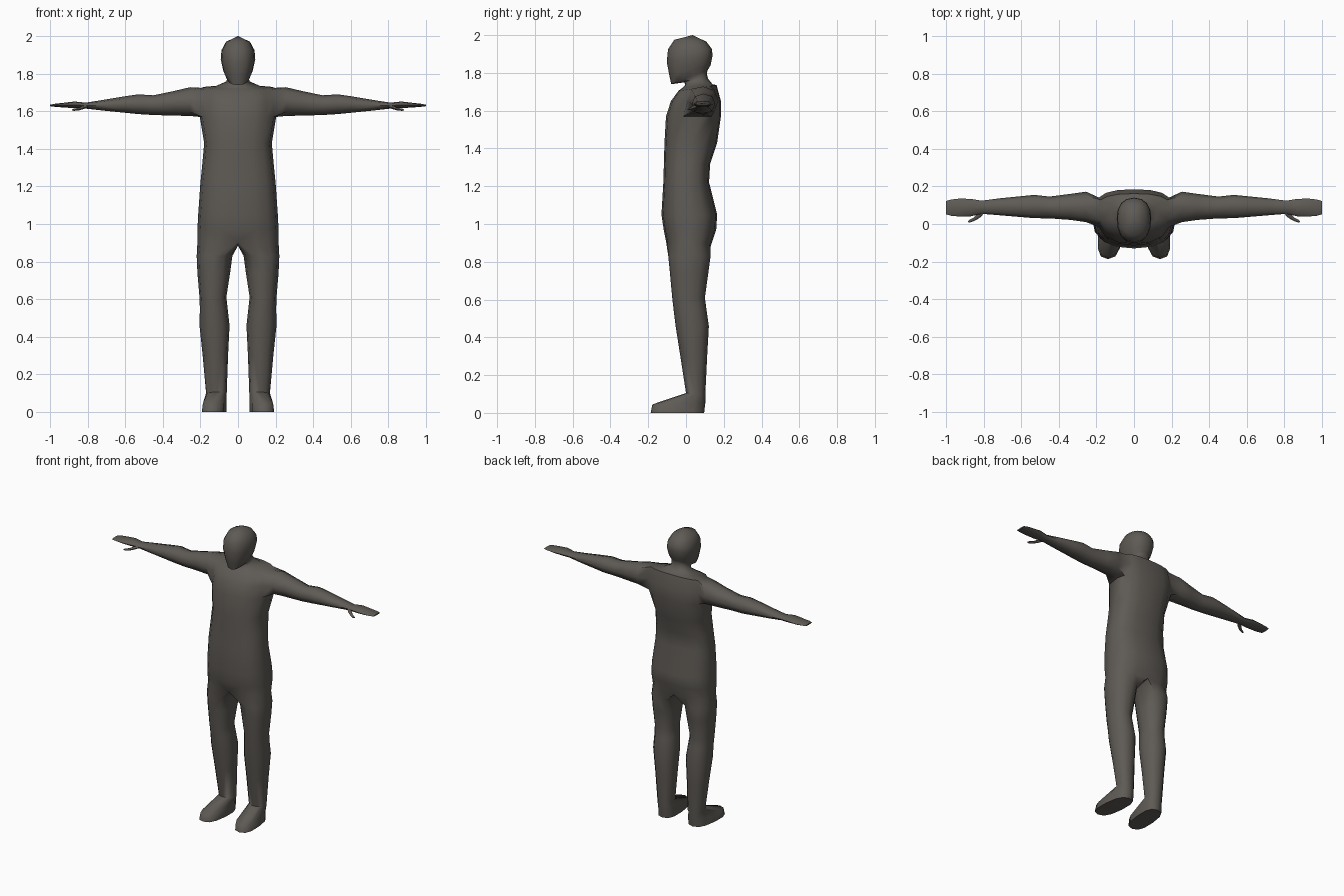
import bpy, bmesh, math
from mathutils import Vector

skin = bpy.data.materials.new("dark warm grey")
skin.diffuse_color = (0.112, 0.102, 0.09, 1)


def power(v, p):
    return math.copysign(abs(v) ** p, v)


def bridge(bm, a, b, closed=True, skip=()):
    """Quads between two rows of vertices."""
    n = len(a)
    for i in range(n if closed else n - 1):
        if i not in skip:
            j = (i + 1) % n
            bm.faces.new((a[i], a[j], b[j], b[i]))


def half_ring(bm, zf, zb, w, yf, yc, yb, p):
    """Half outline from front centre, round the side, to back centre."""
    row = []
    for k in range(9):
        t = math.pi * k / 8
        x = 0 if k in (0, 8) else w * math.sin(t) ** 0.85
        c = power(math.cos(t), p)
        y = yc - c * ((yc - yf) if c > 0 else (yb - yc))
        z = zf + (zb - zf) * (y - yf) / (yb - yf)
        row.append(bm.verts.new((x, y, z)))
    return row


def finish(bm, name):
    """Mirror the half mesh and make a smooth shaded object."""
    bmesh.ops.mirror(bm, geom=bm.verts[:] + bm.edges[:] + bm.faces[:],
                     axis='X', merge_dist=0.0005)
    bmesh.ops.remove_doubles(bm, verts=bm.verts[:], dist=0.0005)
    bmesh.ops.recalc_face_normals(bm, faces=bm.faces[:])
    mesh = bpy.data.meshes.new(name)
    bm.to_mesh(mesh)
    bm.free()
    mesh.materials.append(skin)
    ob = bpy.data.objects.new(name, mesh)
    bpy.context.collection.objects.link(ob)
    bpy.ops.object.select_all(action='DESELECT')
    ob.select_set(True)
    bpy.context.view_layer.objects.active = ob
    bpy.ops.object.shade_smooth_by_angle(angle=math.radians(62))


bm = bmesh.new()

# Torso, neck and head: z front, z back, half width, y front, y middle, y back, squareness
trunk = [
    (0.905, 0.895, 0.216, -0.105, 0.02, 0.135, 0.8),
    (0.97, 0.97, 0.216, -0.118, 0.02, 0.160, 0.75),
    (1.05, 1.05, 0.212, -0.130, 0.02, 0.165, 0.75),
    (1.22, 1.22, 0.200, -0.120, 0.01, 0.122, 0.75),
    (1.32, 1.32, 0.190, -0.117, 0.02, 0.128, 0.75),
    (1.43, 1.43, 0.180, -0.114, 0.03, 0.165, 0.75),
    (1.57, 1.57, 0.203, -0.106, 0.08, 0.185, 0.7),
    (1.65, 1.65, 0.200, -0.080, 0.09, 0.185, 0.65),
    (1.705, 1.735, 0.190, -0.040, 0.09, 0.162, 0.65),
    (1.72, 1.74, 0.125, -0.020, 0.07, 0.140, 0.8),
    (1.735, 1.77, 0.064, -0.004, 0.05, 0.116, 0.9),
    (1.75, 1.80, 0.058, -0.008, 0.05, 0.110, 0.9),
    (1.74, 1.815, 0.062, -0.078, 0.04, 0.115, 0.95),
    (1.785, 1.84, 0.078, -0.088, 0.03, 0.130, 0.9),
    (1.86, 1.89, 0.092, -0.102, 0.03, 0.140, 0.9),
    (1.925, 1.925, 0.088, -0.095, 0.03, 0.138, 0.9),
    (1.975, 1.965, 0.064, -0.062, 0.03, 0.108, 0.9),
]
rows = [half_ring(bm, *s) for s in trunk]
for i in range(len(rows) - 1):
    # leave an opening at the shoulder for the arm
    bridge(bm, rows[i], rows[i + 1], False, (3, 4) if i in (6, 7) else ())
crown = bm.verts.new((0, 0.035, 2.0))
for a, b in zip(rows[-1], rows[-1][1:]):
    bm.faces.new((a, b, crown))

# Leg and foot: z front, z back, x inner, x outer, y front, y back
leg = [
    (0.83, 0.83, 0.030, 0.220, -0.094, 0.130),
    (0.74, 0.74, 0.042, 0.216, -0.085, 0.118),
    (0.61, 0.61, 0.062, 0.205, -0.073, 0.100),
    (0.55, 0.55, 0.055, 0.203, -0.066, 0.108),
    (0.46, 0.46, 0.045, 0.205, -0.055, 0.121),
    (0.30, 0.30, 0.053, 0.188, -0.030, 0.112),
    (0.105, 0.095, 0.060, 0.170, 0.000, 0.102),
    (0.045, 0.050, 0.062, 0.186, -0.178, 0.102),
    (0.00, 0.00, 0.062, 0.192, -0.187, 0.096),
]
crotch = [bm.verts.new((0, y, 0.884)) for y in (0.085, 0.02, -0.05)]
prev = rows[0] + crotch
for n, (zf, zb, xi, xo, yf, yb) in enumerate(leg):
    ring = []
    for k in range(12):
        t = math.radians(30 * (4 - k))
        p = 0.75 if n > 6 else 0.9
        u, v = power(math.cos(t), p), power(math.sin(t), p)
        x = (xi + xo) / 2 + u * (xo - xi) / 2
        y = (yf + yb) / 2 - v * (yb - yf) / 2
        if n > 6:  # toes turn out slightly
            x += 0.012 * v
        z = zf + (zb - zf) * (y - yf) / (yb - yf)
        ring.append(bm.verts.new((x, y, z)))
    bridge(bm, prev, ring)
    prev = ring
bm.faces.new(prev)

# Arm and hand: x, z bottom, z top, y front, y back
arm = [
    (0.255, 1.575, 1.728, 0.010, 0.172),
    (0.34, 1.577, 1.708, 0.022, 0.160),
    (0.45, 1.580, 1.685, 0.030, 0.146),
    (0.53, 1.585, 1.690, 0.031, 0.155),
    (0.60, 1.592, 1.680, 0.037, 0.148),
    (0.72, 1.604, 1.660, 0.047, 0.136),
    (0.81, 1.614, 1.646, 0.054, 0.124),
    (0.87, 1.617, 1.652, 0.041, 0.134),
    (0.93, 1.620, 1.645, 0.040, 0.135),
    (0.975, 1.624, 1.640, 0.044, 0.130),
    (1.00, 1.627, 1.635, 0.052, 0.122),
]
lo, mid, hi = rows[6:9]
prev = [hi[4], hi[5], mid[5], lo[5], lo[4], lo[3], mid[3], hi[3]]
for x, z0, z1, y0, y1 in arm:
    ring = []
    for k in range(8):
        t = math.pi * k / 4
        c, s = power(math.cos(t), 0.9), power(math.sin(t), 0.9)
        ring.append(bm.verts.new((x, (y0 + y1) / 2 + s * (y1 - y0) / 2,
                                  (z0 + z1) / 2 + c * (z1 - z0) / 2)))
    bridge(bm, prev, ring)
    prev = ring
bm.faces.new(prev)
finish(bm, "body")

# Thumbs: tapered tubes leaving the front of each palm
bm = bmesh.new()
path = [(0.795, 0.075, 1.628, 0.010), (0.825, 0.045, 1.620, 0.012),
        (0.85, 0.026, 1.611, 0.009), (0.872, 0.016, 1.608, 0.008),
        (0.882, 0.011, 1.607, 0.004)]
side = Vector((0.6, 0.8, 0))
prev = None
for x, y, z, r in path:
    ring = [bm.verts.new(Vector((x, y, z)) + side * r * math.cos(a) + Vector((0, 0, r * 0.8 * math.sin(a))))
            for a in [math.pi * k / 3 for k in range(6)]]
    if prev:
        bridge(bm, prev, ring)
    else:
        bm.faces.new(ring)
    prev = ring
bm.faces.new(prev)
finish(bm, "thumbs")
